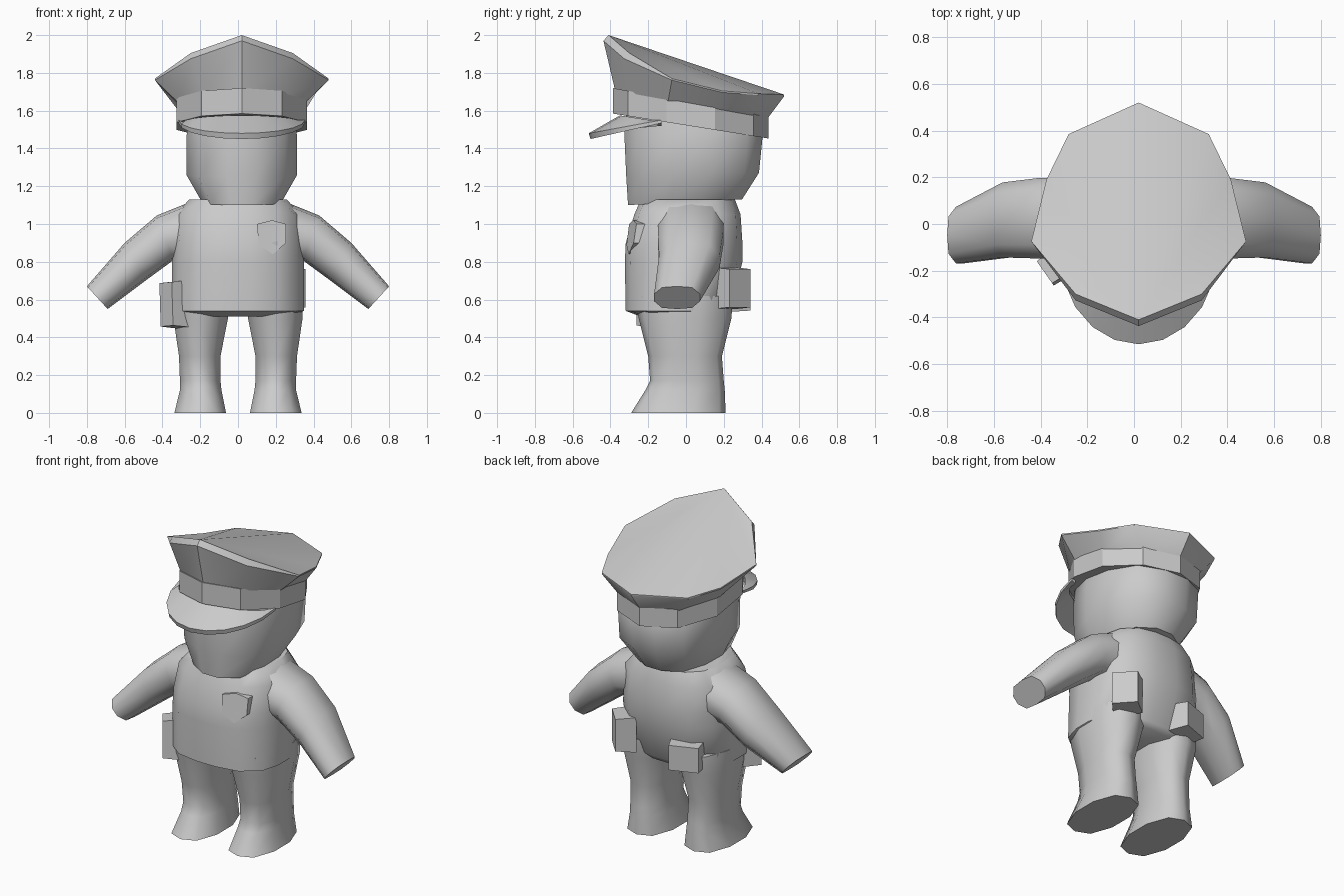
import bpy, bmesh, math
from mathutils import Vector, Matrix

if "Cube" in bpy.data.objects:
    bpy.data.objects.remove(bpy.data.objects["Cube"])

grey = bpy.data.materials.new("plain_grey")
grey.diffuse_color = (0.6, 0.6, 0.6, 1)
grey.use_nodes = True
grey.node_tree.nodes["Principled BSDF"].inputs["Base Color"].default_value = grey.diffuse_color


def finish(name, bm, angle=40):
    bmesh.ops.recalc_face_normals(bm, faces=bm.faces[:])
    me = bpy.data.meshes.new(name)
    bm.to_mesh(me)
    bm.free()
    me.materials.append(grey)
    ob = bpy.data.objects.new(name, me)
    bpy.context.collection.objects.link(ob)
    bpy.ops.object.select_all(action='DESELECT')
    ob.select_set(True)
    bpy.context.view_layer.objects.active = ob
    bpy.ops.object.shade_smooth_by_angle(angle=math.radians(angle))
    return ob


def ring(center, u, v, n=12, p=2.0, phase=0.5):
    """Rounded cross-section spanned by half-axes u and v."""
    out = []
    for i in range(n):
        a = 2 * math.pi * (i + phase) / n
        c, s = math.cos(a), math.sin(a)
        k = (abs(c) ** p + abs(s) ** p) ** (-1 / p)
        out.append(Vector(center) + Vector(u) * c * k + Vector(v) * s * k)
    return out


def flat_ring(z, x0, x1, y0, y1, n=12, p=2.6, slope=0):
    pts = ring(((x0 + x1) / 2, (y0 + y1) / 2, z), ((x1 - x0) / 2, 0, 0),
               (0, (y1 - y0) / 2, 0), n, p)
    for q in pts:
        q.z += slope * (q.y - y0)
    return pts


def loft(name, rings, angle=40, fan=None):
    """Skin a list of rings, cap both ends; fan = vertex the top cap spreads from."""
    bm = bmesh.new()
    rows = [[bm.verts.new(p) for p in r] for r in rings]
    n = len(rows[0])
    for a, b in zip(rows, rows[1:]):
        for i in range(n):
            j = (i + 1) % n
            bm.faces.new((a[i], a[j], b[j], b[i]))
    bm.faces.new(rows[0])
    top = rows[-1]
    if fan is None:
        bm.faces.new(top)
    else:
        for k in range(1, n - 1):
            bm.faces.new((top[fan], top[(fan + k) % n], top[(fan + k + 1) % n]))
    return finish(name, bm, angle)


# Torso
loft("torso", [flat_ring(*r, n=16, p=2.8) for r in (
    (0.51, -0.29, 0.29, -0.24, 0.21),
    (0.54, -0.35, 0.35, -0.32, 0.235),
    (0.80, -0.35, 0.35, -0.325, 0.30),
    (0.90, -0.345, 0.345, -0.32, 0.30),
    (1.05, -0.33, 0.33, -0.275, 0.29),
    (1.13, -0.26, 0.26, -0.24, 0.26))], 50)

# Legs and arms, mirrored left and right
LEG = ((0.0, 0.06, 0.34, -0.29, 0.21), (0.12, 0.085, 0.31, -0.215, 0.205),
       (0.17, 0.09, 0.31, -0.19, 0.20), (0.30, 0.09, 0.315, -0.20, 0.19),
       (0.50, 0.05, 0.345, -0.25, 0.24), (0.62, 0.03, 0.345, -0.27, 0.25))
# each arm section: top x, z, bottom x, z, then y range
ARM = ((0.22, 1.13, 0.27, 0.80, -0.15, 0.20), (0.43, 1.045, 0.34, 0.81, -0.15, 0.20),
       (0.60, 0.90, 0.49, 0.70, -0.145, 0.18), (0.80, 0.67, 0.69, 0.55, -0.17, 0.075))
for side, s in (("right", 1), ("left", -1)):
    legs = [flat_ring(*r, n=10, p=2.5) for r in LEG]
    arms = [ring(((a + c) / 2, (e + f) / 2, (b + d) / 2),
                 ((a - c) / 2, 0, (b - d) / 2), (0, (f - e) / 2, 0), 10, 3.0, 0)
            for a, b, c, d, e, f in ARM]
    for part, rings in (("leg", legs), ("arm", arms)):
        loft(f"{side}_{part}", [[Vector((s * p.x, p.y, p.z)) for p in r] for r in rings], 50)

# Head
loft("head", [flat_ring(*r, n=12, p=2.7, slope=k) for r, k in (
    ((1.10, -0.19, 0.23, -0.31, 0.30), 0.05),
    ((1.25, -0.275, 0.315, -0.32, 0.39), 0.03),
    ((1.47, -0.275, 0.315, -0.33, 0.41), 0),
    ((1.60, -0.26, 0.30, -0.32, 0.38), -0.1))], 45)


# Cap band, sloping down toward the back
def band_ring(z, slope, k=1.0):
    pts = ring((0.02, 0.025, 0), (0.362 * k, 0, 0), (0, 0.412 * k, 0), 10, 2, 0)
    pts = ring((0.02, 0.025, 0), (0, 0.412 * k, 0), (-0.362 * k, 0, 0), 10, 2, 0)
    for q in pts:
        q.z = z + slope * (q.y + 0.39)
    return pts


loft("cap_band", [band_ring(1.585, -0.16), band_ring(1.72, -0.18)], 30)

# Cap crown: flared rim, high peak in front, ridge running to the back
half = ((0.02, 0.52, 1.685), (0.32, 0.385, 1.69), (0.415, 0.19, 1.705),
        (0.48, -0.075, 1.77), (0.29, -0.30, 1.905), (0.02, -0.41, 2.0))
right_rim = [Vector(p) for p in half]
left_rim = [Vector((0.04 - p.x, p.y, p.z)) for p in right_rim[1:-1]]
rim = [right_rim[0]] + left_rim + [right_rim[-1]] + right_rim[-2:0:-1]
lip = [p + (Vector((0, -0.027, -0.03)) if p.y < -0.2 else Vector((0, 0, -0.008))) for p in rim]
loft("cap_crown", [band_ring(1.69, -0.18, 0.96), lip, rim], 35, fan=5)

# Visor: curved sheet with a little thickness
bm = bmesh.new()
rows = []
for i in range(11):
    t = math.radians(-90 + 18 * i)
    s, c = math.sin(t), math.cos(t)
    rows.append([bm.verts.new(p) for p in (
        (0.02 + 0.31 * s, -0.13 - 0.22 * c, 1.54 + 0.035 * c),
        (0.02 + 0.335 * s, -0.13 - 0.385 * c, 1.55 - 0.07 * c),
        (0.02 + 0.335 * s, -0.13 - 0.375 * c, 1.535 - 0.085 * c),
        (0.02 + 0.31 * s, -0.13 - 0.21 * c, 1.52 + 0.02 * c))])
for a, b in zip(rows, rows[1:]):
    for k in range(4):
        m = (k + 1) % 4
        bm.faces.new((a[k], b[k], b[m], a[m]))
bm.faces.new(rows[0])
bm.faces.new(rows[-1])
finish("cap_visor", bm, 40)

# Shield badge on the chest
SHIELD = ((0.10, 1.0), (0.18, 1.02), (0.255, 1.0), (0.255, 0.90), (0.185, 0.84), (0.11, 0.89))
loft("badge", [[Vector((x, -0.325 + (x - 0.1) * 0.25 + (z - 0.84) * 0.15 + d, z))
                for x, z in SHIELD] for d in (0.07, 0)], 30)


# Belt pouches: bevelled boxes turned to follow the hips
def pouch(name, loc, size, turn, lean=0):
    bm = bmesh.new()
    bmesh.ops.create_cube(bm, size=1)
    bmesh.ops.scale(bm, vec=size, verts=bm.verts)
    for v in bm.verts:  # outer face slightly smaller
        if v.co.y > 0:
            v.co.x *= 0.88
            v.co.z *= 0.92
    rot = Matrix.Rotation(math.radians(turn), 4, 'Z') @ Matrix.Rotation(math.radians(lean), 4, 'Y')
    bmesh.ops.transform(bm, matrix=Matrix.Translation(loc) @ rot, verts=bm.verts)
    finish(name, bm, 40)


pouch("back_right_pouch", (0.262, 0.245, 0.66), (0.17, 0.12, 0.22), -48)
pouch("back_left_pouch", (-0.18, 0.255, 0.62), (0.20, 0.12, 0.17), 20)
pouch("hip_holster", (-0.335, -0.18, 0.575), (0.13, 0.11, 0.25), 125, 3)
